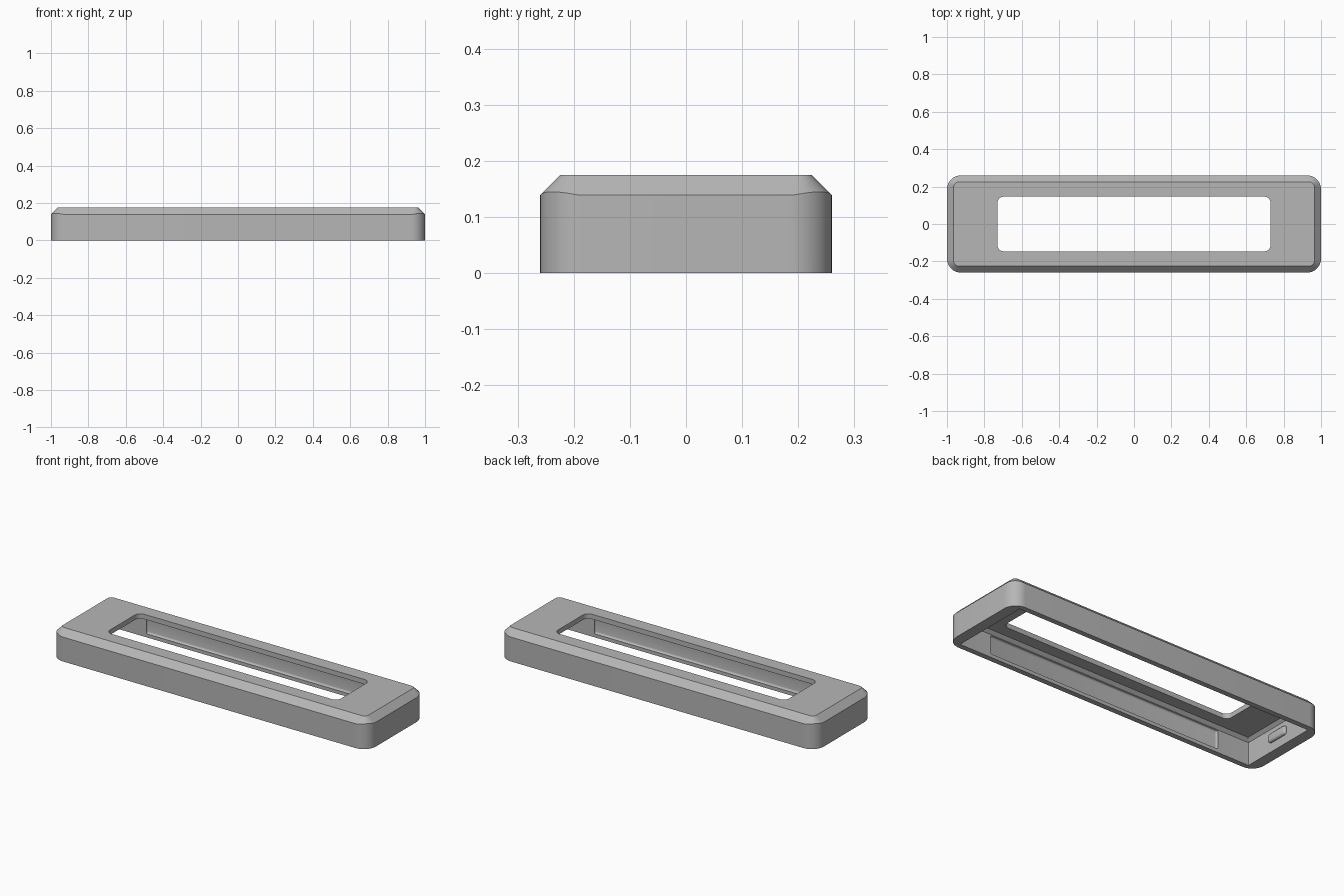
import bpy, bmesh, math

if "Cube" in bpy.data.objects:
    bpy.data.objects.remove(bpy.data.objects["Cube"], do_unlink=True)

gray = bpy.data.materials.new("plain gray")
gray.use_nodes = True
colour = (0.47, 0.47, 0.47, 1)
gray.diffuse_color = colour
gray.node_tree.nodes["Principled BSDF"].inputs["Base Color"].default_value = colour

SEGMENTS = 12
HEIGHT = 0.175


def rounded_rect(hx, hy, r, z):
    """Ring of points around a rectangle with rounded corners."""
    ring = []
    for k, (sx, sy) in enumerate([(1, 1), (-1, 1), (-1, -1), (1, -1)]):
        for i in range(SEGMENTS + 1):
            a = math.pi / 2 * (k + i / SEGMENTS)
            ring.append((sx * (hx - r) + r * math.cos(a),
                         sy * (hy - r) + r * math.sin(a), z))
    return ring


def loft(name, rings):
    """Closed solid through a stack of rings."""
    bm = bmesh.new()
    loops = [[bm.verts.new(p) for p in ring] for ring in rings]
    n = len(loops[0])
    for low, high in zip(loops, loops[1:]):
        for i in range(n):
            j = (i + 1) % n
            bm.faces.new((low[i], low[j], high[j], high[i]))
    bm.faces.new(loops[0][::-1])
    bm.faces.new(loops[-1])
    bmesh.ops.recalc_face_normals(bm, faces=bm.faces)
    mesh = bpy.data.meshes.new(name)
    bm.to_mesh(mesh)
    bm.free()
    obj = bpy.data.objects.new(name, mesh)
    bpy.context.collection.objects.link(obj)
    mesh.materials.append(gray)
    return obj


def box(name, centre, size, bevel):
    bpy.ops.mesh.primitive_cube_add(size=1, location=centre)
    obj = bpy.context.object
    obj.name = name
    obj.scale = size
    bpy.ops.object.transform_apply(location=True, scale=True)
    obj.data.materials.append(gray)
    mod = obj.modifiers.new("bevel", 'BEVEL')
    mod.width, mod.segments = bevel, 4
    bpy.ops.object.modifier_apply(modifier=mod.name)
    return obj


def activate(obj):
    bpy.ops.object.select_all(action='DESELECT')
    obj.select_set(True)
    bpy.context.view_layer.objects.active = obj


def cut(target, cutter):
    mod = target.modifiers.new("cut", 'BOOLEAN')
    mod.operation, mod.solver, mod.object = 'DIFFERENCE', 'EXACT', cutter
    activate(target)
    bpy.ops.object.modifier_apply(modifier=mod.name)
    bpy.data.objects.remove(cutter, do_unlink=True)


def chamfer_height(p, hx, hy, r):
    """Height of the 45 degree slope falling away from the top face."""
    dx = max(abs(p[0]) - (hx - r), 0)
    dy = max(abs(p[1]) - (hy - r), 0)
    return HEIGHT - (math.hypot(dx, dy) - r)


# Outer shell: upright walls, sloped shoulder, flat top
top = (0.964, 0.224, 0.025)
base = rounded_rect(1, 0.26, 0.075, 0)
shoulder = [(x, y, chamfer_height((x, y), *top)) for x, y, _ in base]
frame = loft("bezel_frame", [base, shoulder, rounded_rect(*top, HEIGHT)])

# Hollow underside with sloped ceiling edges
cut(frame, loft("cavity_cutter", [
    rounded_rect(0.938, 0.23, 0.002, -0.05),
    rounded_rect(0.938, 0.23, 0.002, 0.13),
    rounded_rect(0.921, 0.213, 0.002, 0.147)]))

# Window through the top
cut(frame, loft("window_cutter", [
    rounded_rect(0.73, 0.147, 0.035, 0.1),
    rounded_rect(0.73, 0.147, 0.035, 0.25)]))

# Shallow recesses inside both long walls
for side in (-1, 1):
    cut(frame, box("recess_cutter", (0, side * 0.222, 0.073),
                   (1.48, 0.04, 0.106), 0.01))

activate(frame)
bpy.ops.object.shade_smooth_by_angle(angle=math.radians(30))

# Snap nubs inside both end walls
for side, label in ((-1, "right"), (1, "left")):
    nub = box(label + "_snap_nub", (side * 0.938, 0, 0.075),
              (0.03, 0.13, 0.05), 0.012)
    activate(nub)
    bpy.ops.object.shade_smooth_by_angle(angle=math.radians(30))
